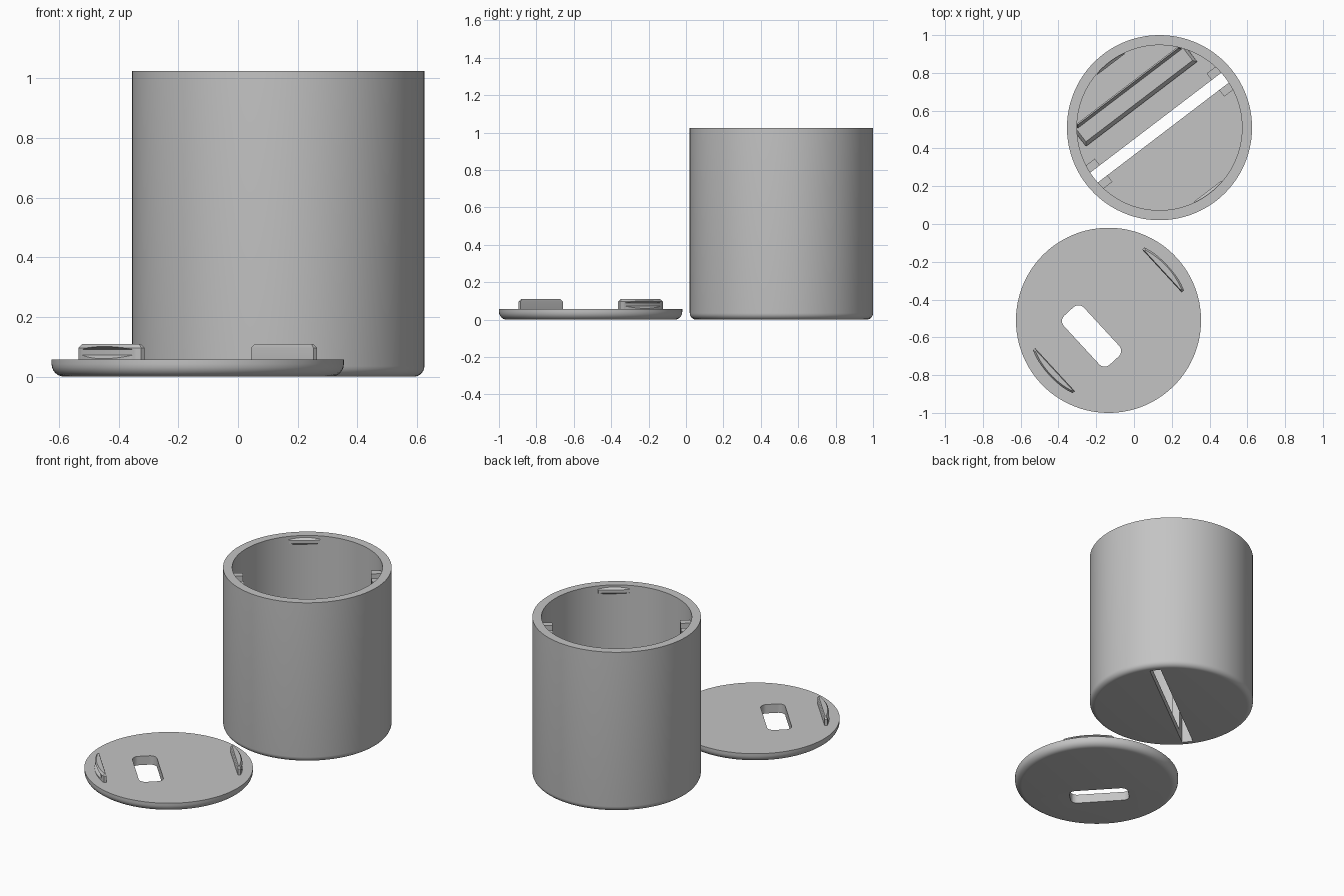
import bpy, bmesh, math
from mathutils import Matrix, Vector

if "Cube" in bpy.data.objects:
    bpy.data.objects.remove(bpy.data.objects["Cube"], do_unlink=True)

grey = bpy.data.materials.new("plain_grey")
grey.use_nodes = True
grey.diffuse_color = (0.55, 0.55, 0.55, 1)
grey.node_tree.nodes["Principled BSDF"].inputs["Base Color"].default_value = grey.diffuse_color

R, WALL, HEIGHT, FLOOR, LID = 0.49, 0.437, 1.025, 0.05, 0.057
CUP = Matrix.Translation((0.135, 0.51, 0)) @ Matrix.Rotation(math.radians(37.3), 4, 'Z')
COVER = Matrix.Translation((-0.135, -0.51, 0)) @ Matrix.Rotation(math.radians(-47.3), 4, 'Z')


def finish(name, bm, frame):
    bmesh.ops.remove_doubles(bm, verts=bm.verts, dist=1e-5)
    bmesh.ops.recalc_face_normals(bm, faces=bm.faces)
    mesh = bpy.data.meshes.new(name)
    bm.to_mesh(mesh)
    bm.free()
    mesh.materials.append(grey)
    ob = bpy.data.objects.new(name, mesh)
    ob.matrix_world = frame
    bpy.context.collection.objects.link(ob)
    return ob


def lathe(name, profile, frame, steps=128):
    bm = bmesh.new()
    vs = [bm.verts.new((r, 0, z)) for r, z in profile]
    edges = [bm.edges.new(p) for p in zip(vs, vs[1:])]
    bmesh.ops.spin(bm, geom=vs + edges, cent=(0, 0, 0), axis=(0, 0, 1),
                   angle=math.tau, steps=steps, use_merge=True)
    return finish(name, bm, frame)


def loft(name, layers, frame):
    """Closed solid through outlines given as (points, z)."""
    bm = bmesh.new()
    rings = [[bm.verts.new((x, y, z)) for x, y in pts] for pts, z in layers]
    for a, b in zip(rings, rings[1:]):
        for i in range(len(a)):
            j = (i + 1) % len(a)
            bm.faces.new((a[i], a[j], b[j], b[i]))
    bm.faces.new(rings[0])
    bm.faces.new(rings[-1])
    return finish(name, bm, frame)


def rect(x0, x1, y0, y1):
    return [(x0, y0), (x1, y0), (x1, y1), (x0, y1)]


def fillet(r):
    steps = [math.radians(15 * i) for i in range(7)]
    return [(R - r + r * math.sin(a), r - r * math.cos(a)) for a in steps]


def cut(ob, cutter):
    mod = ob.modifiers.new("cut", 'BOOLEAN')
    mod.operation, mod.solver, mod.object = 'DIFFERENCE', 'EXACT', cutter
    bpy.context.view_layer.update()
    mesh = bpy.data.meshes.new_from_object(ob.evaluated_get(bpy.context.evaluated_depsgraph_get()))
    ob.modifiers.clear()
    ob.data = mesh
    bpy.data.objects.remove(cutter, do_unlink=True)


def smooth(ob):
    bpy.ops.object.select_all(action='DESELECT')
    ob.select_set(True)
    bpy.context.view_layer.objects.active = ob
    bpy.ops.object.shade_smooth_by_angle(angle=math.radians(28))


# Cup with a rounded foot and a slot across its floor
cup = lathe("cup", [(0, 0)] + fillet(0.035) + [(R, HEIGHT), (WALL, HEIGHT), (WALL, FLOOR), (0, FLOOR)], CUP)
slot = rect(-0.44, 0.44, -0.033, 0.033)
cut(cup, loft("slot_cutter", [(slot, -0.1), (slot, 0.96)], CUP))
smooth(cup)

# Paired guide rails at both ends of the slot
for end in (-1, 1):
    for side in (-1, 1):
        rail = rect(0.372 * end, 0.45 * end, 0.033 * side, 0.077 * side)
        loft("guide_rail", [(rail, 0.03), (rail, 0.96)], CUP)

# Low ledge and upright fin beside the slot
loft("floor_ledge", [(rect(-0.37, 0.37, 0.157, 0.27), 0.03), (rect(-0.37, 0.37, 0.157, 0.27), 0.08),
                     (rect(-0.355, 0.355, 0.177, 0.27), 0.1)], CUP)
loft("floor_fin", [(rect(-0.35, 0.35, 0.255, 0.28), 0.03), (rect(-0.335, 0.335, 0.274, 0.282), 0.3)], CUP)

# Snap ridges just inside the rim
for name, turn in (("rear_snap_ridge", 0), ("front_snap_ridge", math.pi)):
    frame = CUP @ Matrix.Rotation(turn, 4, 'Z')
    loft(name, [(rect(-0.095, 0.095, 0.437, 0.45), 0.968),
                (rect(-0.09, 0.09, 0.422, 0.45), 0.98),
                (rect(-0.09, 0.09, 0.422, 0.45), 1.0),
                (rect(-0.095, 0.095, 0.437, 0.45), 1.012)], frame)

# Lid with a rounded oblong hole
lid = lathe("lid", [(0, 0)] + fillet(0.042) + [(R, LID), (0, LID)], COVER)
hole = []
for k, (sx, sy) in enumerate(((1, 1), (-1, 1), (-1, -1), (1, -1))):
    for i in range(9):
        a = math.pi / 2 * (k + i / 8)
        hole.append((sx * 0.137 + 0.04 * math.cos(a), -0.122 + sy * 0.032 + 0.04 * math.sin(a)))
cut(lid, loft("hole_cutter", [(hole, -0.1), (hole, 0.2)], COVER))
smooth(lid)


# Curved lid clips, each with a groove in its outer face
def clip_outline(half, inner, radius):
    limit = math.asin(half / radius)
    arc = [limit * (1 - i / 8) for i in range(17)]
    return [(-half, inner), (half, inner)] + [(radius * math.sin(a), radius * math.cos(a)) for a in arc]


for name, turn in (("rear_lid_clip", 0), ("front_lid_clip", math.pi)):
    frame = COVER @ Matrix.Rotation(turn, 4, 'Z')
    clip = loft(name, [(clip_outline(0.155, 0.385, 0.43), 0.04),
                       (clip_outline(0.155, 0.385, 0.43), 0.096),
                       (clip_outline(0.14, 0.39, 0.42), 0.11)], frame)
    cut(clip, loft("groove_cutter", [(rect(-0.2, 0.2, 0.43, 0.5), 0.06),
                                     (rect(-0.2, 0.2, 0.41, 0.5), 0.073),
                                     (rect(-0.2, 0.2, 0.41, 0.5), 0.09),
                                     (rect(-0.2, 0.2, 0.43, 0.5), 0.103)], frame))
    smooth(clip)
